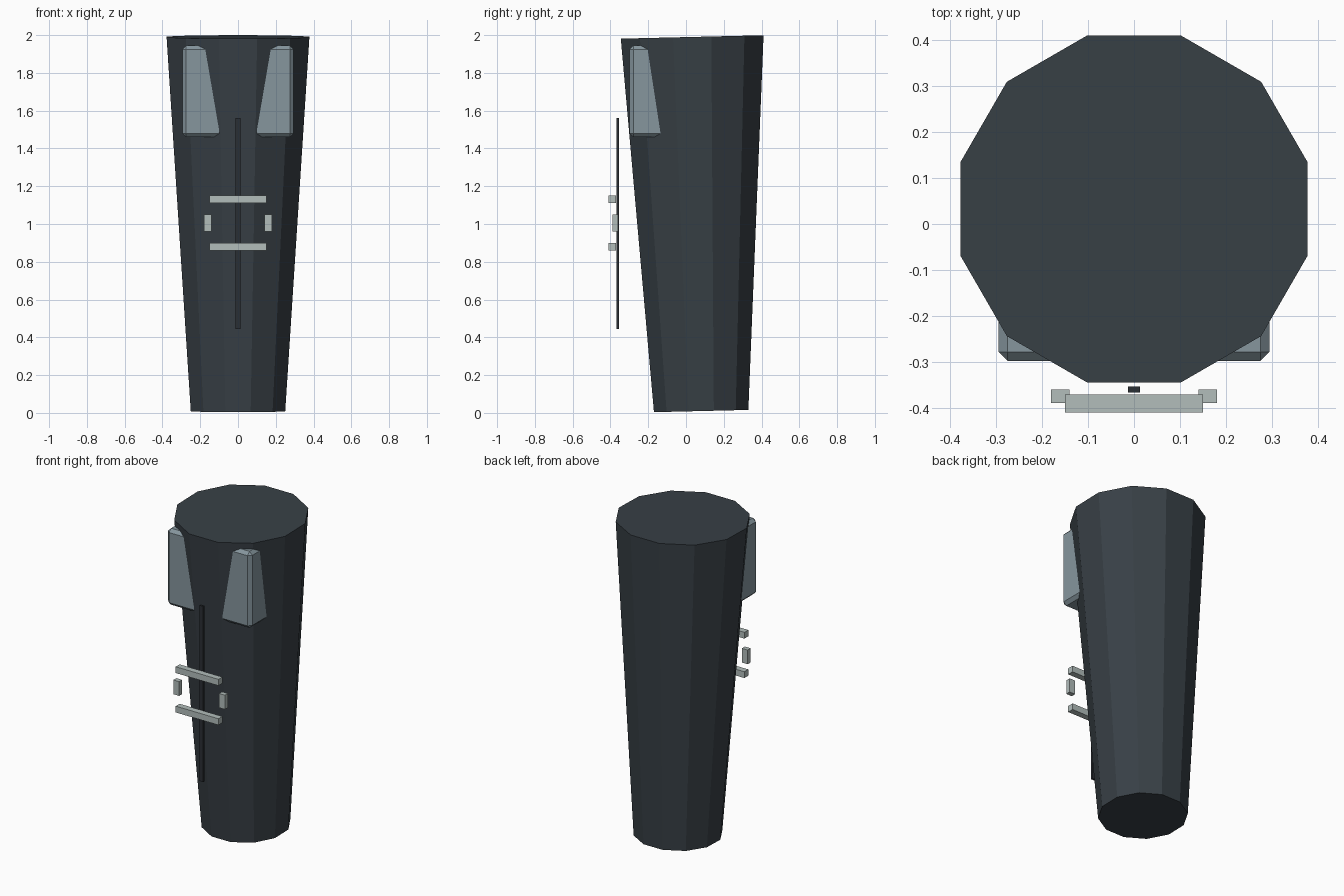
import bpy, bmesh, math
from mathutils import Matrix, Vector

if "Cube" in bpy.data.objects:
    bpy.data.objects.remove(bpy.data.objects["Cube"])


def material(name, rgb):
    m = bpy.data.materials.new(name)
    lin = [((c / 255 + 0.055) / 1.055) ** 2.4 for c in rgb]
    m.diffuse_color = (*lin, 1)
    m.use_nodes = True
    m.node_tree.nodes["Principled BSDF"].inputs["Base Color"].default_value = m.diffuse_color
    return m


charcoal = material("charcoal", (56, 64, 70))
black = material("near_black", (42, 46, 51))
steel = material("steel_grey", (134, 150, 158))
silver = material("pale_silver", (178, 189, 187))


def finish(name, bm, mat):
    bmesh.ops.recalc_face_normals(bm, faces=bm.faces)
    me = bpy.data.meshes.new(name)
    bm.to_mesh(me)
    bm.free()
    me.materials.append(mat)
    ob = bpy.data.objects.new(name, me)
    bpy.context.collection.objects.link(ob)
    return ob


def box(name, lo, hi, mat, bevel=0):
    lo, hi = Vector(lo), Vector(hi)
    bm = bmesh.new()
    bmesh.ops.create_cube(bm, size=1, matrix=Matrix.Translation((lo + hi) / 2)
                          @ Matrix.Diagonal((*(hi - lo), 1)))
    if bevel:
        bmesh.ops.bevel(bm, geom=bm.edges[:], offset=bevel, segments=1, affect='EDGES')
    return finish(name, bm, mat)


# Tapered twelve-sided body, leaning slightly forward
flat = 1 / math.cos(math.pi / 12)
bm = bmesh.new()
bmesh.ops.create_cone(
    bm, cap_ends=True, segments=12, radius1=0.25 * flat, radius2=0.378 * flat, depth=1.981,
    matrix=Matrix.Translation((0, 0.0565, 1.0)) @ Matrix.Rotation(0.024, 4, 'X')
    @ Matrix.Rotation(math.pi / 12, 4, 'Z'))
finish("tapered_body", bm, charcoal)

# Bevelled corner blocks sunk into the upper body
for side, s in (("left", -1), ("right", 1)):
    xs = sorted((s * 0.08, s * 0.295))
    box(side + "_corner_block", (xs[0], -0.298, 1.46), (xs[1], -0.10, 1.945), steel, 0.02)
    # Short upright grip ends
    xs = sorted((s * 0.14, s * 0.181))
    box(side + "_upright", (xs[0], -0.39, 0.96), (xs[1], -0.36, 1.05), silver)

# Thin vertical strip in front of the body
box("front_strip", (-0.013, -0.367, 0.445), (0.013, -0.354, 1.56), black)

# Horizontal bars
for name, z in (("lower_bar", 0.88), ("upper_bar", 1.13)):
    box(name, (-0.15, -0.41, z - 0.02), (0.15, -0.371, z + 0.02), silver)
